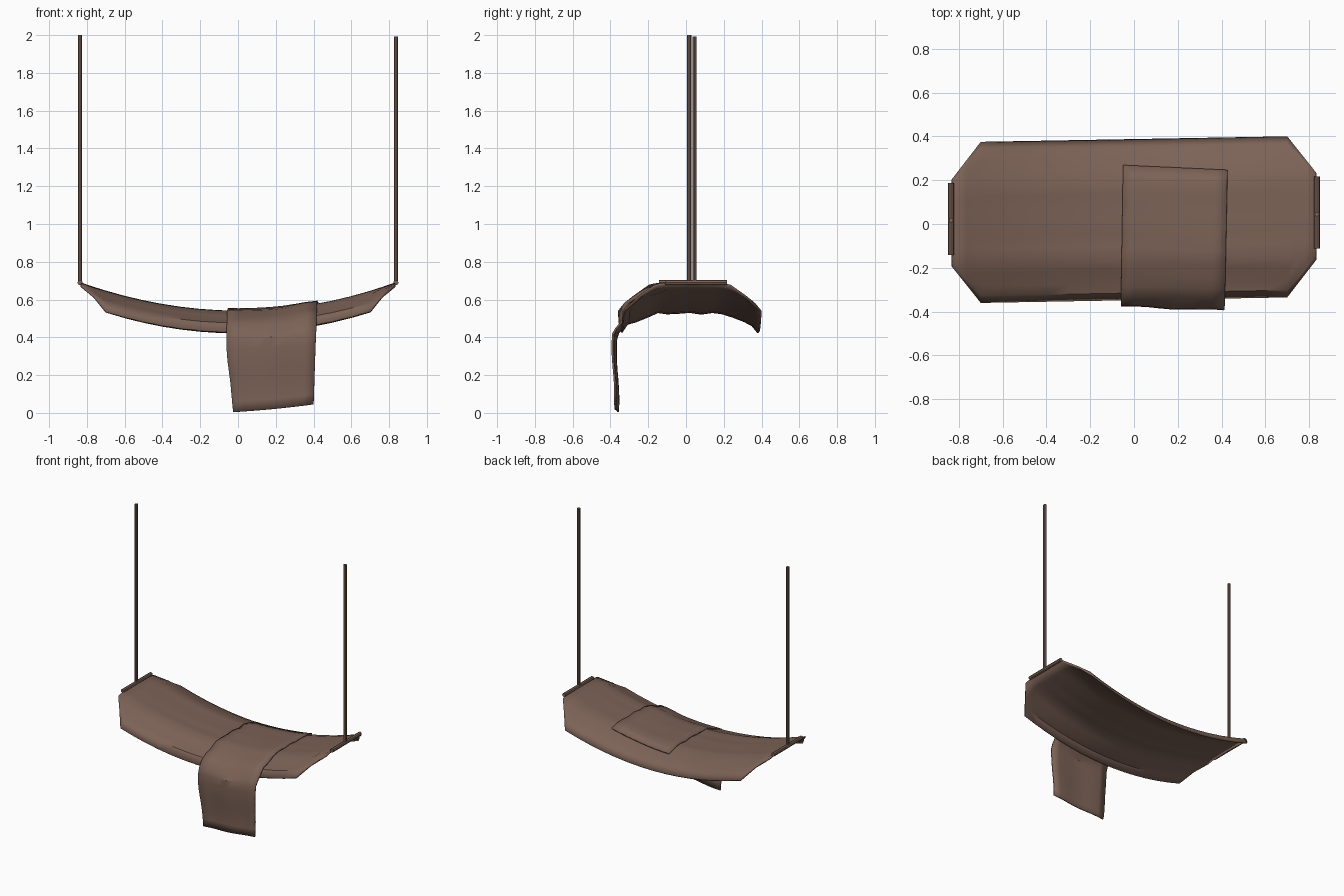
import bpy, math

if "Cube" in bpy.data.objects:
    bpy.data.objects.remove(bpy.data.objects["Cube"])

brown = bpy.data.materials.new("brown_canvas")
brown.diffuse_color = (0.2, 0.122, 0.093, 1)
brown.use_nodes = True
brown.node_tree.nodes["Principled BSDF"].inputs["Base Color"].default_value = brown.diffuse_color


def lerp(a, b, t):
    return a + (b - a) * t


def piecewise(x, pts):
    for (x0, y0), (x1, y1) in zip(pts, pts[1:]):
        if x <= x1:
            return lerp(y0, y1, (x - x0) / (x1 - x0))
    return pts[-1][1]


def grid_object(name, rows, thickness, offset):
    """Sheet from rows of points, thickened with a solidify modifier."""
    n = len(rows[0])
    verts = [p for r in rows for p in r]
    faces = [(i * n + j, i * n + j + 1, (i + 1) * n + j + 1, (i + 1) * n + j)
             for i in range(len(rows) - 1) for j in range(n - 1)]
    mesh = bpy.data.meshes.new(name)
    mesh.from_pydata(verts, [], faces)
    ob = bpy.data.objects.new(name, mesh)
    bpy.context.collection.objects.link(ob)
    mesh.materials.append(brown)
    sol = ob.modifiers.new("thickness", 'SOLIDIFY')
    sol.thickness = thickness
    sol.offset = offset
    smooth(ob)
    return ob


def smooth(ob):
    bpy.ops.object.select_all(action='DESELECT')
    ob.select_set(True)
    bpy.context.view_layer.objects.active = ob
    bpy.ops.object.shade_smooth_by_angle(angle=math.radians(35))


def shift(x):
    return 0.02 + 0.018 * x


def sheet_z(x, y):
    """Sagging in x, drooping towards the long edges, with faint folds."""
    r = abs(y - shift(x))
    drop = piecewise(r, [(0, 0), (0.17, 0.003), (0.23, 0.02), (0.29, 0.05),
                         (0.335, 0.065), (0.37, 0.108), (0.4, 0.14)])
    ripple = 0.005 * math.cos(y * 42) * (1 - (x / 0.83) ** 2)
    return 0.538 + 0.152 * (x / 0.83) ** 2 - drop + ripple


# hammock sheet with clipped corners
xs = [-0.83, -0.765] + [-0.7 + 1.4 * i / 14 for i in range(15)] + [0.765, 0.83]
half = [0, 0.06, 0.12, 0.17, 0.23, 0.29, 0.335, 0.368]
ys = [-v for v in half[:0:-1]] + half
rows = []
for y in ys:
    row = []
    for x in xs:
        s = piecewise(abs(x), [(0, 1), (0.7, 1), (0.83, 0.55)])
        yy = y * s + shift(x)
        row.append((x, yy, sheet_z(x, yy)))
    rows.append(row)
grid_object("hammock_sheet", rows, 0.012, -1)

# blanket draped over the sheet and hanging down in front
cols = [i / 8 for i in range(9)]
tops = [0, 0.1, 0.2, 0.3, 0.4, 0.5, 0.6, 0.7, 0.8, 0.88, 0.95, 1]
brows = []
for k in range(8, 0, -1):               # hanging part, bottom first
    row = []
    for t in cols:
        f = k / 8
        left = piecewise(f, [(0, -0.06), (0.3, -0.06), (0.65, -0.04), (1, -0.026)])
        right = piecewise(f, [(0, 0.415), (0.3, 0.41), (1, 0.40)])
        x = lerp(left, right, t)
        z = lerp(0.44 + 0.03 * t, 0.004 + 0.041 * t * (0.6 + 0.4 * t), f)
        y = -0.366 - 0.018 * t - 0.007 * math.sin(f * 5.5) + 0.004 * math.sin(t * 9)
        row.append((x, y, z))
    brows.append(row)
for s in reversed(tops):                # part lying on the sheet
    row = []
    for t in cols:
        x = lerp(-0.06 + 0.01 * (1 - s), 0.415 + 0.012 * (1 - s), t)
        y = lerp(0.268 - 0.022 * t, -0.358 - 0.012 * t, s)
        z = sheet_z(x, y) + 0.007 + 0.012 * s * math.exp(-((t - 0.85) / 0.15) ** 2)
        row.append((x, y, z))
    brows.append(row)
grid_object("draped_blanket", brows, 0.01, 0)


def rod(name, p, length, radius, sides, along_y):
    rot = (math.pi / 2, 0, 0) if along_y else (0, 0, 0)
    bpy.ops.mesh.primitive_cylinder_add(vertices=sides, radius=radius, depth=length,
                                        location=p, rotation=rot)
    ob = bpy.context.object
    ob.name = name
    ob.data.materials.append(brown)
    smooth(ob)


# end bars and the ropes that carry them
for side, sx, bar_y, rope_y, top in (("left", -1, 0.023, 0.017, 2.0),
                                     ("right", 1, 0.053, 0.045, 1.993)):
    rod(side + "_end_bar", (sx * 0.836, bar_y, 0.69), 0.33, 0.014, 8, True)
    rod(side + "_rope", (sx * 0.836, rope_y, (0.69 + top) / 2), top - 0.69, 0.011, 8, False)
